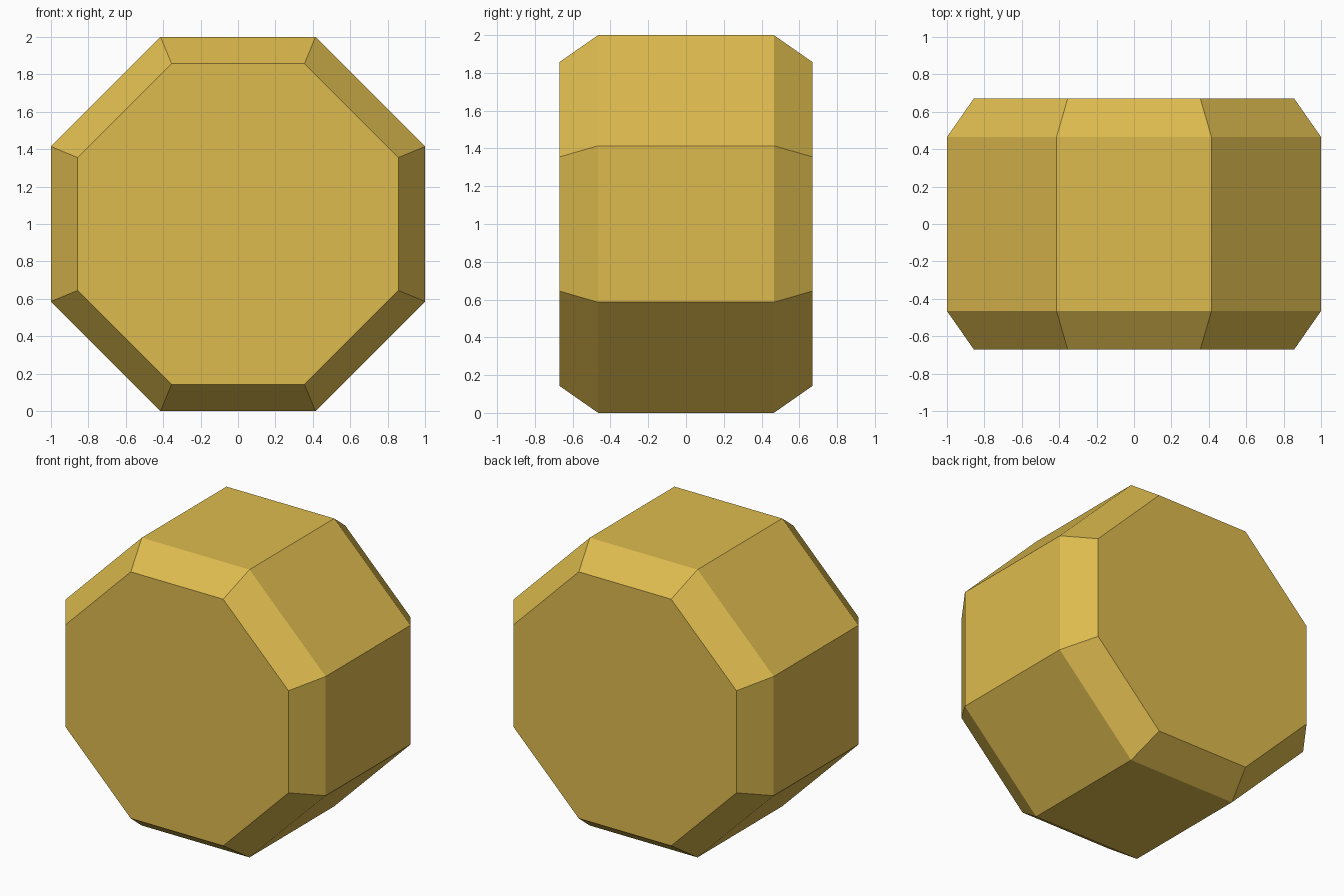
import bpy
import bmesh
from math import cos, sin, pi

cube = bpy.data.objects.get("Cube")
if cube:
    bpy.data.objects.remove(cube, do_unlink=True)

# Single gold colour
GOLD = (0.73, 0.50, 0.077, 1.0)
gold = bpy.data.materials.new("gold")
gold.use_nodes = True
gold.diffuse_color = GOLD
gold.node_tree.nodes["Principled BSDF"].inputs["Base Color"].default_value = GOLD

SIDES = 8
# Profile along the depth: (y, distance from axis to flat side)
PROFILE = [(-0.67, 0.857), (-0.465, 1.0), (0.465, 1.0), (0.67, 0.857)]


def ring(bm, y, apothem):
    """Octagon around the y axis with a flat side down."""
    radius = apothem / cos(pi / SIDES)
    angles = [(i + 0.5) * 2 * pi / SIDES for i in range(SIDES)]
    return [bm.verts.new((radius * cos(a), y, 1 + radius * sin(a))) for a in angles]


# Octagonal drum with chamfered rims
bm = bmesh.new()
rings = [ring(bm, y, apothem) for y, apothem in PROFILE]
for a, b in zip(rings, rings[1:]):
    for i in range(SIDES):
        j = (i + 1) % SIDES
        bm.faces.new((a[i], a[j], b[j], b[i]))
bm.faces.new(rings[0])
bm.faces.new(rings[-1])
bmesh.ops.recalc_face_normals(bm, faces=bm.faces)

mesh = bpy.data.meshes.new("octagonal_drum")
bm.to_mesh(mesh)
bm.free()
mesh.materials.append(gold)
drum = bpy.data.objects.new("octagonal_drum", mesh)
bpy.context.collection.objects.link(drum)
